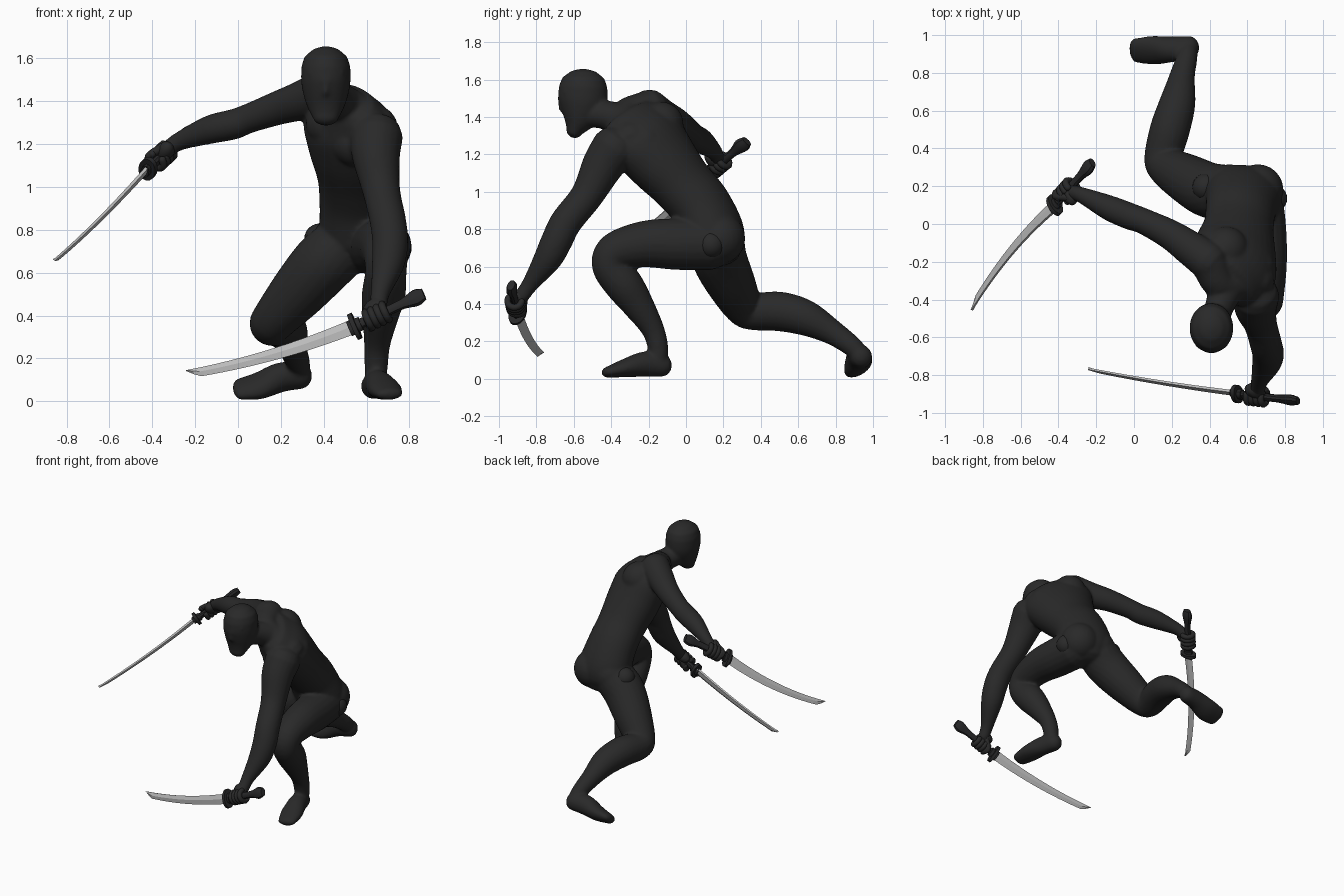
import bpy, bmesh, math
from mathutils import Vector as V

if "Cube" in bpy.data.objects:
    bpy.data.objects.remove(bpy.data.objects["Cube"])


def material(name, col):
    m = bpy.data.materials.new(name)
    m.diffuse_color = (*col, 1)
    m.use_nodes = True
    m.node_tree.nodes["Principled BSDF"].inputs["Base Color"].default_value = m.diffuse_color
    return m


SUIT = material("charcoal suit", (0.022, 0.022, 0.022))
GRIP = material("dark grip", (0.021, 0.021, 0.022))
STEEL = material("grey steel", (0.5, 0.5, 0.5))


def finish(bm, name, mat, angle=None):
    bmesh.ops.recalc_face_normals(bm, faces=bm.faces)
    me = bpy.data.meshes.new(name)
    bm.to_mesh(me)
    bm.free()
    ob = bpy.data.objects.new(name, me)
    bpy.context.collection.objects.link(ob)
    me.materials.append(mat)
    bpy.ops.object.select_all(action='DESELECT')
    ob.select_set(True)
    bpy.context.view_layer.objects.active = ob
    if angle:
        bpy.ops.object.shade_smooth_by_angle(angle=math.radians(angle))
    else:
        bpy.ops.object.shade_smooth()
    return ob


def skin(bm, rings):
    """Bridge rings of points into a closed surface."""
    vs = [[bm.verts.new(p) for p in r] for r in rings]
    n = len(vs[0])
    for a, b in zip(vs, vs[1:]):
        for i in range(n):
            bm.faces.new((a[i], a[(i + 1) % n], b[(i + 1) % n], b[i]))
    bm.faces.new(vs[0][::-1])
    bm.faces.new(vs[-1])


def tube(bm, stations, hint, hint2=None, n=20, cap=0.85, k=5):
    """Smooth tube through (x, y, z, half width[, half depth]); hint = width direction."""
    st = [V((*s, s[3])) if len(s) == 4 else V(s) for s in stations]
    ext = [st[0] * 2 - st[1]] + st + [st[-1] * 2 - st[-2]]
    pts = []
    for p0, p1, p2, p3 in zip(ext, ext[1:], ext[2:], ext[3:]):
        for j in range(k):
            f = j / k
            pts.append(0.5 * (2 * p1 + (p2 - p0) * f + (2 * p0 - 5 * p1 + 4 * p2 - p3) * f * f
                              + (3 * p1 - p0 - 3 * p2 + p3) * f ** 3))
    pts.append(st[-1])
    h1, h2 = V(hint).normalized(), V(hint2 or hint).normalized()

    def ring(i, off=0.0, sc=1.0):
        c = V(pts[i][:3])
        t = (V(pts[min(i + 1, len(pts) - 1)][:3]) - V(pts[max(i - 1, 0)][:3])).normalized()
        h = h1.lerp(h2, i / (len(pts) - 1))
        u = (h - t * h.dot(t)).normalized()
        w = t.cross(u)
        a, b = pts[i][3] * sc, pts[i][4] * sc
        c = c + t * off * min(pts[i][3], pts[i][4]) * cap
        return [c + u * a * math.cos(q) + w * b * math.sin(q)
                for q in (math.tau * m / n for m in range(n))]

    last = len(pts) - 1
    ends = [math.radians(d) for d in (82, 60, 30)] if cap else []
    rings = [ring(0, -math.sin(e), math.cos(e)) for e in ends]
    rings += [ring(i) for i in range(last + 1)]
    rings += [ring(last, math.sin(e), math.cos(e)) for e in reversed(ends)]
    skin(bm, rings)


def ball(bm, c, r):
    g = bmesh.ops.create_uvsphere(bm, u_segments=24, v_segments=14, radius=r)
    bmesh.ops.translate(bm, verts=g["verts"], vec=c)


# body: overlapping tubes fused into one skin
X, Z = (1, 0, 0), (0, 0, 1)
SHOULDERS = (0.7, -0.47, -0.53)
bm = bmesh.new()
# torso, leaning forward and twisting
tube(bm, [(.58, .17, .66, .15, .12), (.58, .155, .76, .20, .16), (.565, .08, .92, .188, .16),
          (.555, -.02, 1.04, .19, .16), (.54, -.13, 1.17, .225, .175), (.525, -.22, 1.29, .25, .172),
          (.50, -.29, 1.38, .20, .125)], (1, -.15, 0), SHOULDERS, n=32, cap=.5)
# chest, shoulder blade and buttock masses
front, left = V((-.685, -.49, -.47)), V(SHOULDERS)
for s in (-1, 1):
    ball(bm, V((.53, -.22, 1.28)) + front * .055 + left * .085 * s, .118)
    ball(bm, V((.53, -.2, 1.29)) - front * .04 + left * .1 * s, .12)
    ball(bm, V((.58 + .075 * s, .18, .75)), .137)
# neck and trapezius
tube(bm, [(.42, -.54, 1.42, .075), (.455, -.43, 1.41, .078), (.5, -.32, 1.37, .10)], X)
tube(bm, [(.40, -.21, 1.44, .10), (.47, -.32, 1.40, .09), (.65, -.29, 1.27, .105)], Z)
# head, nose and brows
tube(bm, [(.41, -.597, 1.325, .062, .045), (.41, -.57, 1.395, .094, .095), (.41, -.553, 1.48, .114, .130),
          (.41, -.55, 1.56, .115, .130)], X, n=32)
tube(bm, [(.41, -.675, 1.50, .012), (.41, -.662, 1.44, .018)], X)
for s in (-1, 1):
    tube(bm, [(.41 + .012 * s, -.676, 1.495, .010), (.41 + .075 * s, -.645, 1.535, .010)], Z)
# right arm, held back
tube(bm, [(.40, -.20, 1.445, .105), (.30, -.13, 1.405, .093), (.19, -.055, 1.37, .08), (.05, .015, 1.32, .069),
          (-.02, .04, 1.293, .071), (-.13, .085, 1.268, .067), (-.27, .15, 1.215, .044),
          (-.33, .17, 1.175, .038)], Z)
# left arm, reaching down
tube(bm, [(.645, -.38, 1.235, .125), (.645, -.445, 1.14, .112), (.67, -.53, .98, .088), (.70, -.64, .84, .085),
          (.71, -.69, .74, .084), (.70, -.74, .64, .076), (.665, -.83, .51, .046), (.655, -.88, .44, .04)], X)
# left leg, bent forward
tube(bm, [(.65, .13, .72, .14), (.67, -.05, .72, .138), (.685, -.22, .72, .125), (.69, -.375, .68, .105),
          (.69, -.405, .60, .097), (.68, -.33, .50, .102), (.665, -.26, .40, .086), (.65, -.18, .27, .062),
          (.645, -.15, .17, .055), (.645, -.15, .10, .05)], X)
# right leg, stretched behind
tube(bm, [(.48, .17, .72, .145), (.395, .18, .64, .147), (.28, .24, .51, .132), (.175, .305, .39, .107),
          (.155, .36, .36, .10), (.19, .50, .36, .106), (.23, .64, .325, .096), (.255, .78, .25, .068),
          (.28, .88, .18, .056), (.285, .92, .14, .052)], X)
# feet
tube(bm, [(.63, -.125, .07, .058, .06), (.655, -.22, .078, .065, .068), (.685, -.33, .056, .078, .049),
          (.708, -.425, .034, .064, .028)], X)
tube(bm, [(.295, .935, .12, .06, .064), (.20, .925, .112, .068, .07), (.10, .92, .073, .083, .054),
          (.005, .918, .056, .074, .034)], (0, .83, .55))
body = finish(bm, "body", SUIT)
fuse = body.modifiers.new("fuse", 'REMESH')
fuse.mode = 'VOXEL'
fuse.voxel_size = .01
fuse.use_smooth_shade = True
soft = body.modifiers.new("soften", 'SMOOTH')
soft.factor = .5
soft.iterations = 7

# round hip joints
for name, c in (("left_hip_joint", (.738, .135, .717)), ("right_hip_joint", (.382, .195, .757))):
    bm = bmesh.new()
    ball(bm, c, .073)
    finish(bm, name, SUIT)


def sword(side, guard, pommel, tip, bow_dir, bow):
    g, p, t = V(guard), V(pommel), V(tip)
    axis = (t - g).normalized()
    b = V(bow_dir)
    b = (b - axis * b.dot(axis)).normalized()
    flat = axis.cross(b)
    # curved blade with thick spine, sharp outer edge and slanted point
    rings = []
    for i in range(25):
        s = i / 24
        c = g.lerp(t, s) + b * 4 * bow * s * (1 - s)
        tan = (t - g + b * 4 * bow * (1 - 2 * s)).normalized()
        w = tan.cross(flat)
        if w.dot(b) < 0:
            w = -w
        half = .036 - .016 * s
        edge = half * (1 if s < .93 else 1 - 1.9 * (s - .93) / .07)
        th = .012 - .004 * s
        mid = (edge - half) * .5
        rings.append([c - w * half + flat * th * .6, c + w * mid + flat * th, c + w * edge,
                      c + w * mid - flat * th, c - w * half - flat * th * .6])
    bm = bmesh.new()
    skin(bm, rings)
    finish(bm, side + "_blade", STEEL, 25)
    # grip with flared pommel
    bm = bmesh.new()
    at = lambda f, a, d: (*g.lerp(p, f), a, d)
    tube(bm, [at(-.02, .026, .02), at(.5, .024, .02), at(.70, .026, .021), at(.88, .042, .027),
              at(1, .030, .02)], b, n=10, cap=0, k=3)
    finish(bm, side + "_grip", GRIP, 35)
    # guard plate and collar
    bm = bmesh.new()
    tube(bm, [at(-.03, .068, .045), at(.03, .068, .045)], b, n=16, cap=0, k=1)
    tube(bm, [at(-.08, .040, .022), at(.09, .034, .028)], b, n=12, cap=0, k=1)
    finish(bm, side + "_guard", GRIP, 35)


def hand(side, guard, pommel, wrist):
    """Fist closed round the grip: palm, four curled fingers and a thumb."""
    g, p, wr = V(guard), V(pommel), V(wrist)
    d = (p - g).normalized()
    c = g + d * .115
    w = wr - c
    w = (w - d * w.dot(d)).normalized()
    q = d.cross(w)
    bm = bmesh.new()
    palm = c + w * .035
    tube(bm, [(*wr, .038, .034), (*wr.lerp(palm, .5), .054, .04), (*palm, .06, .038)], d)
    for i in range(4):
        o = c + d * (i - 1.5) * .029
        arc = [(*(o + (w * math.cos(a) + q * math.sin(a)) * .039), .0175)
               for a in (math.radians(30 + 45 * j) for j in range(7))]
        tube(bm, arc, d, n=10, k=3)
    o = c - d * .05
    tube(bm, [(*(c + w * .045 - q * .02), .022), (*(o - q * .042), .018), (*(o - w * .03 - q * .03), .015)],
         d, n=10)
    finish(bm, side + "_hand", SUIT)


# swords and the hands holding them
RG, RP = (-.42, .10, 1.085), (-.22, .325, 1.27)
LG, LP = (.545, -.90, .35), (.868, -.936, .50)
sword("right", RG, RP, (-.865, -.445, .645), (-.25, .7, -.62), .042)
sword("left", LG, LP, (-.24, -.772, .125), (.2, -.35, -.9), .024)
hand("right", RG, RP, (-.325, .17, 1.18))
hand("left", LG, LP, (.656, -.872, .462))
